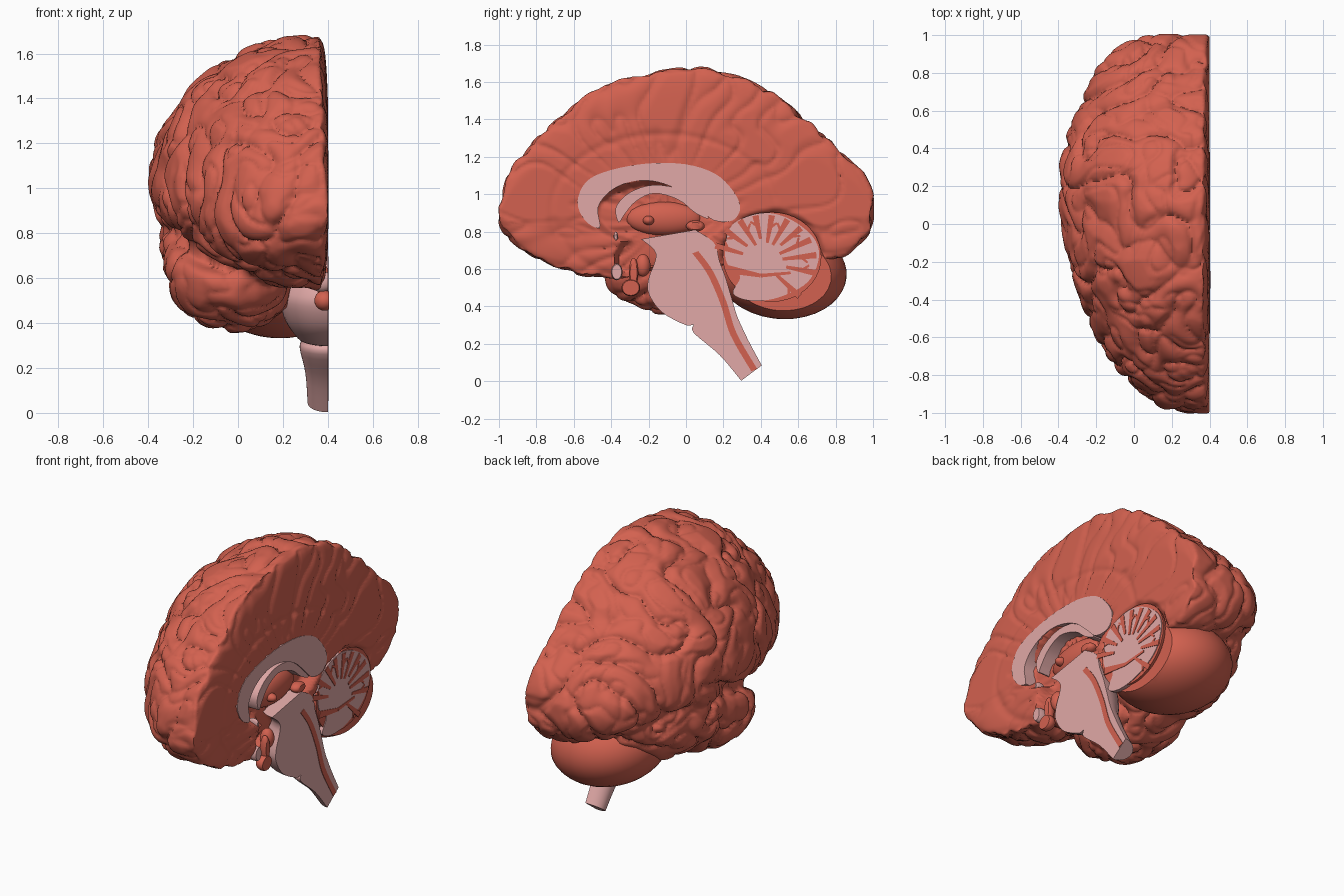
import bpy, bmesh, math, random
from mathutils import Vector, Matrix, noise

if "Cube" in bpy.data.objects:
    bpy.data.objects.remove(bpy.data.objects["Cube"])

random.seed(4)
CUT = 0.40          # the flat midline plane of the half brain


def material(name, rgb):
    m = bpy.data.materials.new(name)
    m.diffuse_color = (*rgb, 1)
    m.use_nodes = True
    m.node_tree.nodes["Principled BSDF"].inputs["Base Color"].default_value = m.diffuse_color
    return m


RED = material("cortex red", (0.65, 0.12, 0.079))
PALE = material("pale pink", (0.75, 0.395, 0.385))


def finish(name, bm, mat, angle=40):
    bmesh.ops.recalc_face_normals(bm, faces=bm.faces[:])
    me = bpy.data.meshes.new(name)
    bm.to_mesh(me)
    bm.free()
    me.materials.append(mat)
    ob = bpy.data.objects.new(name, me)
    bpy.context.collection.objects.link(ob)
    smooth(ob, angle)
    return ob


def smooth(ob, angle):
    bpy.ops.object.select_all(action='DESELECT')
    ob.select_set(True)
    bpy.context.view_layer.objects.active = ob
    bpy.ops.object.shade_smooth_by_angle(angle=math.radians(angle))


def spline(pts, n=5, closed=False):
    out, c = [], len(pts)
    for i in range(c if closed else c - 1):
        k = [(i + j) % c if closed else min(max(i + j, 0), c - 1) for j in (-1, 0, 1, 2)]
        p0, p1, p2, p3 = (pts[j] for j in k)
        for s in range(n):
            t = s / n
            out.append(tuple(0.5 * (2 * b + (d - a) * t + (2 * a - 5 * b + 4 * d - e) * t * t
                                    + (3 * b - a - 3 * d + e) * t ** 3)
                             for a, b, d, e in zip(p0, p1, p2, p3)))
    if not closed:
        out.append(pts[-1])
    return out


def loft(bm, rings):
    rows = [[bm.verts.new(p) for p in r] for r in rings]
    n = len(rows[0])
    for a, b in zip(rows, rows[1:]):
        for i in range(n):
            bm.faces.new((a[i], a[(i + 1) % n], b[(i + 1) % n], b[i]))
    bm.faces.new(rows[0])
    bm.faces.new(rows[-1][::-1])


def prism(name, pts, x0, x1, mat):
    bm = bmesh.new()
    loft(bm, [[(x, y, z) for y, z in pts] for x in (x0, x1)])
    return finish(name, bm, mat, 30)


def ball(bm, c, r, tilt=0.0, roll=0.0, seg=40):
    m = (Matrix.Translation(c) @ Matrix.Rotation(roll, 4, 'Y')
         @ Matrix.Rotation(tilt, 4, 'X') @ Matrix.Diagonal((*r, 1)))
    bmesh.ops.create_uvsphere(bm, u_segments=seg, v_segments=seg // 2, radius=1, matrix=m)


def half_ball(name, c, r, mat, cut=CUT, tilt=0.0, roll=0.0):
    bm = bmesh.new()
    ball(bm, c, r, tilt, roll)
    res = bmesh.ops.bisect_plane(bm, geom=bm.verts[:] + bm.edges[:] + bm.faces[:],
                                 plane_co=(cut, 0, 0), plane_no=(1, 0, 0), clear_outer=True)
    edges = [e for e in res["geom_cut"] if isinstance(e, bmesh.types.BMEdge)]
    if edges:
        bmesh.ops.holes_fill(bm, edges=edges, sides=0)
    return finish(name, bm, mat)


# Cerebrum: sections along y (y, top, bottom, side, widest height)
stations = [(-0.99, 0.96, 0.85, 0.25, 0.90), (-0.96, 1.06, 0.79, 0.14, 0.91),
            (-0.88, 1.20, 0.70, 0.01, 0.92), (-0.75, 1.35, 0.63, -0.10, 0.94),
            (-0.58, 1.49, 0.58, -0.20, 0.96), (-0.38, 1.60, 0.56, -0.28, 0.98),
            (-0.18, 1.65, 0.60, -0.34, 1.00), (0.05, 1.67, 0.62, -0.38, 1.00),
            (0.28, 1.63, 0.63, -0.395, 1.00), (0.45, 1.54, 0.66, -0.35, 0.98),
            (0.62, 1.41, 0.68, -0.28, 0.96), (0.80, 1.26, 0.67, -0.20, 0.94),
            (0.91, 1.15, 0.71, -0.10, 0.93), (0.97, 1.05, 0.79, 0.01, 0.92),
            (0.99, 0.99, 0.85, 0.12, 0.92)]


def section(y, top, bot, side, mid, n=72):
    ring = []
    for i in range(n):
        a = 2 * math.pi * i / n
        s, c = math.sin(a), math.cos(a)
        x = 0.32 - (0.32 - side) * s if s >= 0 else 0.32 + 0.085 * abs(s) ** 0.28
        ring.append((x, y, mid + c * ((top - mid) if c > 0 else (mid - bot))))
    return ring


bm = bmesh.new()
loft(bm, [section(*s) for s in spline(stations, 4)])
# temporal lobe
ball(bm, (-0.03, -0.02, 0.64), (0.29, 0.42, 0.26), 0.2, 0.2)
ball(bm, (-0.06, 0.30, 0.74), (0.28, 0.45, 0.26), 0.2, 0.2)
cerebrum = finish("cerebrum", bm, RED)
mod = cerebrum.modifiers.new("fuse", 'REMESH')
mod.mode = 'VOXEL'
mod.voxel_size = 0.013
bpy.ops.object.modifier_apply(modifier=mod.name)


def bowl(y, z, cy, cz, ry, rz):
    e = math.hypot((y - cy) / ry, (z - cz) / rz)
    return min(max((1.1 - e) / 0.16, 0), 1)


def pillow(v, w):
    return min(abs(v) / w, 1) ** 0.5


# Folds: pillow-shaped gyri divided by creases along the zero lines of noise
bm = bmesh.new()
bm.from_mesh(cerebrum.data)
for _ in range(2):
    bmesh.ops.smooth_vert(bm, verts=bm.verts[:], factor=0.5, use_axis_x=True,
                          use_axis_y=True, use_axis_z=True)
bm.normal_update()
moved = []
for v in bm.verts:
    p, nrm = v.co.copy(), v.normal.copy()
    warp = noise.noise_vector(p * 3) * 0.08
    q = p + warp
    flat = min(max((nrm.x - 0.35) / 0.5, 0), 1) if p.x > 0.3 else 0
    # outer gyri
    d = 0.036 * pillow(noise.noise(q * 4.8), 0.32) - 0.024
    d += 0.014 * (pillow(noise.noise(q * 8.5 + Vector((5, 2, 9))), 0.3) - 0.7)
    if p.x < 0.25 and nrm.x < 0.2:
        # fissure between frontal and temporal lobes
        t = min(max(((p.y + 0.42) * 0.77 + (p.z - 0.66) * 0.32) / 0.695, 0), 1)
        gap = math.hypot(p.y + 0.42 - 0.77 * t, p.z - 0.66 - 0.32 * t)
        d -= 0.04 * math.exp(-(gap / 0.03) ** 2)
    co = p + nrm * d * (1 - flat)
    if flat > 0:
        # midline wall: fan-like grooves, girdle groove and hollows
        dy, dz = p.y + 0.1, p.z - 0.85
        ang, r = math.atan2(dz, dy), math.hypot(dy, dz)
        f = noise.noise(Vector((ang * 5 + warp.x * 8, r * 2.5 + warp.y * 8, 3)))
        e = math.hypot((p.y + 0.12) / 0.60, (p.z - 0.92) / 0.40)
        depth = 0.016 * (1 - pillow(f, 0.22)) + 0.008 * math.exp(-((e - 1) / 0.05) ** 2)
        depth += 0.08 * max(bowl(p.y, p.z, -0.15, 0.90, 0.34, 0.16),
                            0.5 * bowl(p.y, p.z, 0.46, 0.66, 0.26, 0.24),
                            bowl(p.y, p.z, -0.25, 0.65, 0.12, 0.11))
        co.x -= depth * flat
    co.x = min(co.x, CUT)
    moved.append(co)
for v, co in zip(bm.verts, moved):
    v.co = co
bm.to_mesh(cerebrum.data)
bm.free()
smooth(cerebrum, 60)

# Cerebellum: side lobe, middle lobe and its pale cut face with branching slits
half_ball("cerebellum_lobe", (0.16, 0.51, 0.585), (0.34, 0.35, 0.25), RED, 0.375, -0.08, 0.14)
half_ball("cerebellum_middle", (0.40, 0.46, 0.665), (0.12, 0.265, 0.24), RED, 0.394)
rim = [(0.21, 0.73), (0.25, 0.84), (0.40, 0.90), (0.55, 0.87), (0.68, 0.77), (0.71, 0.66),
       (0.65, 0.53), (0.50, 0.45), (0.35, 0.43), (0.25, 0.47), (0.29, 0.56), (0.22, 0.63)]
prism("cerebellum_cut_face", spline(rim, 5, True), 0.37, 0.398, PALE)


def slit(a, b, wa, wb):
    w = Vector((a.y - b.y, b.x - a.x)).normalized()
    prism("cerebellum_slit", [a + w * wa, b + w * wb, b - w * wb, a - w * wa], 0.395, 0.401, RED)


c = Vector((0.42, 0.64))
for deg in (-48, -14, 8, 28, 46, 64, 82, 100, 118, 138, 160):
    a = math.radians(deg)
    u = Vector((math.cos(a), math.sin(a)))
    edge = c + Vector((u.x * 0.28, u.y * 0.25))
    tip = c + u * random.uniform(0.09, 0.13)
    slit(edge, tip, 0.017, 0.008)
    # side twig
    mid = edge.lerp(tip, 0.45)
    side = Vector((-u.y, u.x)) * random.choice((-1, 1))
    slit(mid, mid + side * 0.035 + u * 0.03, 0.009, 0.005)
slit(Vector((0.22, 0.60)), Vector((0.40, 0.565)), 0.022, 0.010)
slit(Vector((0.40, 0.565)), Vector((0.56, 0.58)), 0.010, 0.007)

# Brainstem: front and back edge points (y, z, y, z) and half width
stem = [(-0.24, 0.76, 0.05, 0.81, 0.14), (-0.16, 0.68, 0.15, 0.74, 0.15),
        (-0.20, 0.55, 0.18, 0.64, 0.19), (-0.20, 0.47, 0.21, 0.56, 0.215),
        (-0.13, 0.37, 0.24, 0.46, 0.19), (0.00, 0.30, 0.26, 0.39, 0.14),
        (0.04, 0.305, 0.275, 0.345, 0.12), (0.04, 0.26, 0.29, 0.31, 0.125),
        (0.18, 0.14, 0.335, 0.215, 0.10), (0.295, 0.003, 0.405, 0.085, 0.09)]
rings = []
for fy, fz, by, bz, w in spline(stem, 4):
    ring = []
    for i in range(21):
        a = math.pi * i / 20
        k = (1 - math.cos(a)) / 2
        ring.append((CUT - w * math.sin(a), fy + (by - fy) * k, fz + (bz - fz) * k))
    rings.append(ring)
bm = bmesh.new()
loft(bm, rings)
finish("brainstem", bm, PALE)

# Red canal along the brainstem
path = spline([(0.05, 0.69), (0.13, 0.58), (0.20, 0.42), (0.255, 0.25), (0.365, 0.06)], 5)
left = [(y - 0.016, z - 0.006) for y, z in path]
right = [(y + 0.016, z + 0.006) for y, z in path]
prism("brainstem_canal", left + right[::-1], 0.396, 0.403, RED)

# Arched pale bridge and the smaller arch under it
arch = [(-0.46, 0.82), (-0.54, 0.86), (-0.58, 0.96), (-0.53, 1.07), (-0.40, 1.13), (-0.20, 1.165),
        (0.0, 1.16), (0.155, 1.11), (0.25, 1.02), (0.29, 0.93), (0.25, 0.86), (0.15, 0.86),
        (0.08, 0.92), (-0.02, 1.01), (-0.15, 1.065), (-0.28, 1.07), (-0.40, 1.02), (-0.47, 0.93)]
prism("corpus_callosum", spline(arch, 4, True), 0.31, 0.402, PALE)
fornix = [(-0.36, 0.85), (-0.375, 0.93), (-0.30, 1.01), (-0.17, 1.05), (-0.02, 1.02), (0.08, 0.93),
          (0.12, 0.87), (0.05, 0.90), (-0.04, 0.97), (-0.17, 1.005), (-0.27, 0.96), (-0.33, 0.89)]
prism("fornix", spline(fornix, 4, True), 0.31, 0.394, PALE)

# Small parts around the central hollow
half_ball("thalamus", (0.31, -0.12, 0.87), (0.06, 0.20, 0.09), RED)
half_ball("thalamus_bridge", (0.36, -0.20, 0.86), (0.04, 0.03, 0.025), RED)
half_ball("pineal_gland", (0.37, 0.05, 0.83), (0.04, 0.05, 0.03), RED)
half_ball("pituitary_gland", (0.385, -0.295, 0.50), (0.045, 0.05, 0.045), RED, 0.405)
half_ball("pituitary_stalk", (0.38, -0.28, 0.58), (0.03, 0.025, 0.08), RED)
half_ball("mammillary_body", (0.36, -0.23, 0.62), (0.04, 0.04, 0.06), RED)
half_ball("optic_chiasm", (0.37, -0.37, 0.585), (0.06, 0.03, 0.045), PALE)
half_ball("front_commissure", (0.37, -0.375, 0.77), (0.035, 0.012, 0.03), PALE)
